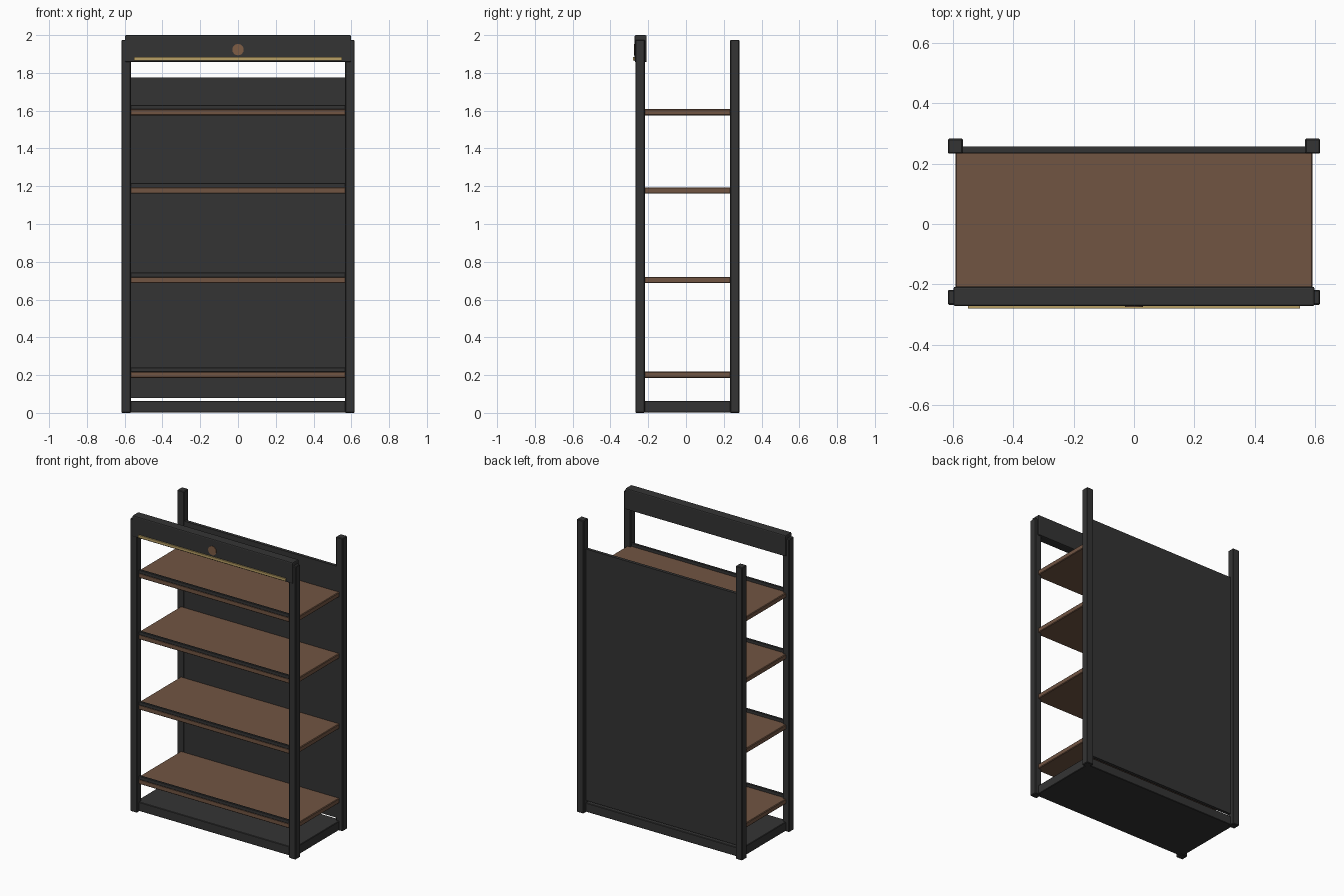
import bpy, bmesh, math
from mathutils import Matrix

if "Cube" in bpy.data.objects:
    bpy.data.objects.remove(bpy.data.objects["Cube"])


def material(name, rgb):
    m = bpy.data.materials.new(name)
    m.diffuse_color = (*rgb, 1)
    m.use_nodes = True
    m.node_tree.nodes["Principled BSDF"].inputs["Base Color"].default_value = m.diffuse_color
    return m


DARK = material("dark metal", (0.034, 0.034, 0.034))
WOOD = material("brown wood", (0.165, 0.090, 0.055))
BRASS = material("brass", (0.48, 0.35, 0.13))
COPPER = material("copper brown", (0.21, 0.11, 0.06))


def finish(name, bm, mat, bevel=0.0, segments=1):
    me = bpy.data.meshes.new(name)
    bm.to_mesh(me)
    bm.free()
    me.materials.append(mat)
    ob = bpy.data.objects.new(name, me)
    bpy.context.collection.objects.link(ob)
    if bevel:
        mod = ob.modifiers.new("bevel", 'BEVEL')
        mod.width = bevel
        mod.segments = segments
    return ob


def box(name, x, y, z, mat, bevel=0.0, segments=1):
    """Box from (min, max) pairs on each axis."""
    bm = bmesh.new()
    size = [b - a for a, b in (x, y, z)]
    mid = [(a + b) / 2 for a, b in (x, y, z)]
    bmesh.ops.create_cube(bm, size=1, matrix=Matrix.Translation(mid) @ Matrix.Diagonal((*size, 1)))
    return finish(name, bm, mat, bevel, segments)


X, FRONT, BACK, HALF = 0.592, -0.243, 0.258, 0.025

# Four corner posts
for side, sx in (("left", -X), ("right", X)):
    for end, y in (("front", FRONT), ("back", BACK)):
        box(f"{end}_post_{side}", (sx - HALF, sx + HALF), (y - HALF, y + HALF),
            (0, 1.975), DARK, 0.004)

# Base plinth and back panel, with a narrow gap between them
box("base", (-X, X), (FRONT, BACK - 0.002), (0.003, 0.064), DARK, 0.003)
box("back_panel", (-X, X), (0.236, 0.257), (0.08, 1.776), DARK)

# Shelves with a dark retaining lip along the front edge
for i, top in enumerate((0.218, 0.72, 1.194, 1.608), 1):
    box(f"shelf_{i}", (-X, X), (FRONT, 0.237), (top - 0.033, top), WOOD, 0.004)
    box(f"shelf_lip_{i}", (-X + 0.01, X - 0.01), (FRONT - 0.001, FRONT + 0.014),
        (top - 0.002, top + 0.022), DARK, 0.002)

# Header board with a brass strip
box("header", (-0.599, 0.599), (-0.272, -0.208), (1.857, 2.0), DARK, 0.007, 2)
box("header_strip", (-0.55, 0.55), (-0.280, -0.270), (1.866, 1.883), BRASS)

# Plain round plate on the header
bm = bmesh.new()
bmesh.ops.create_cone(bm, cap_ends=True, segments=32, radius1=0.03, radius2=0.03, depth=0.006,
                      matrix=Matrix.Translation((0, -0.272, 1.923)) @ Matrix.Rotation(math.pi / 2, 4, 'X'))
finish("round_plate", bm, COPPER)
